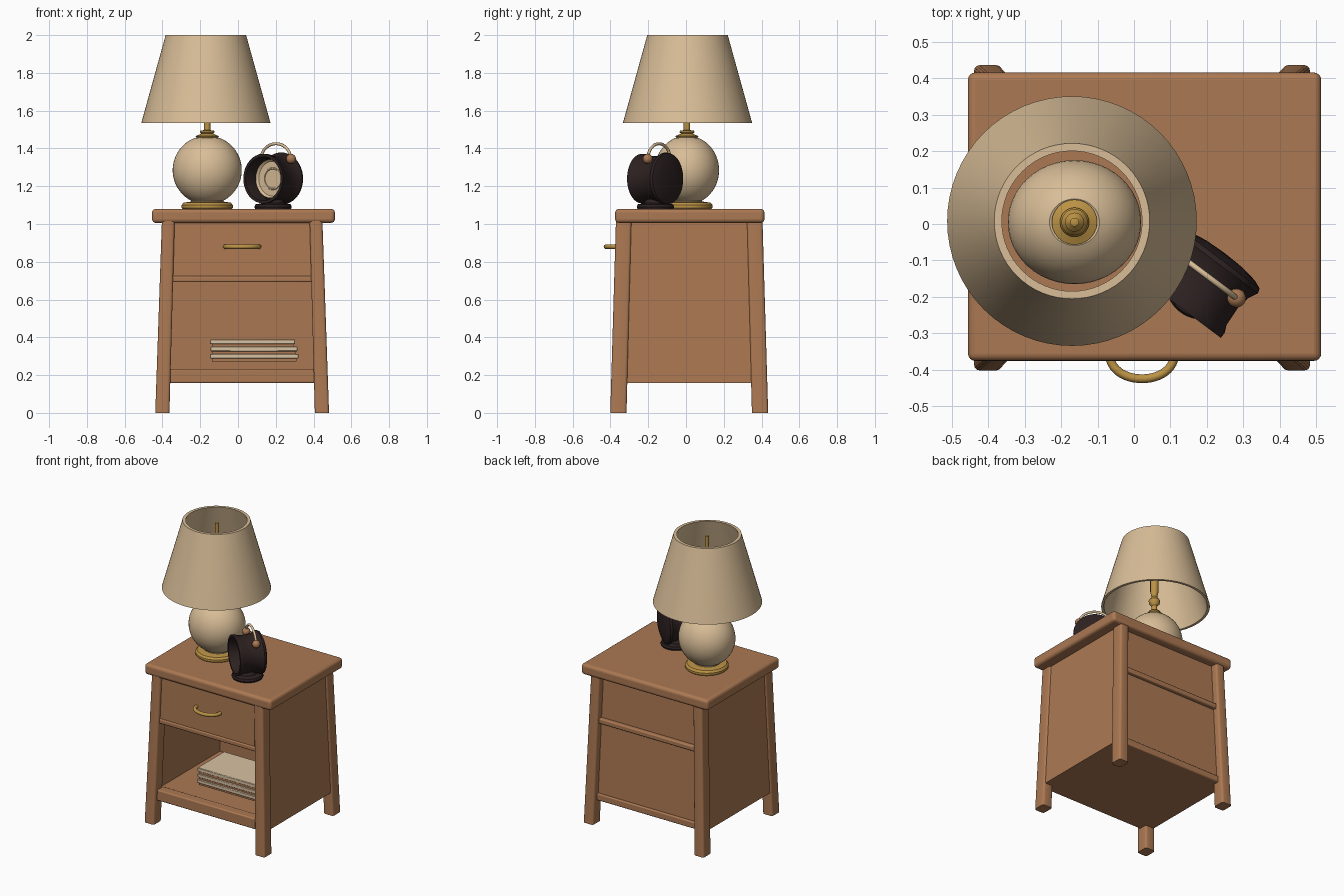
import bpy, bmesh, math
from mathutils import Matrix, Vector

cube = bpy.data.objects.get("Cube")
if cube:
    bpy.data.objects.remove(cube)


def material(name, rgb):
    m = bpy.data.materials.new(name)
    m.use_nodes = True
    m.diffuse_color = (*rgb, 1)
    m.node_tree.nodes["Principled BSDF"].inputs["Base Color"].default_value = (*rgb, 1)
    return m


WOOD = material("warm wood", (0.41, 0.19, 0.086))
CREAM = material("cream", (0.69, 0.51, 0.31))
BRASS = material("brass", (0.50, 0.29, 0.06))
DARK = material("dark brown", (0.026, 0.015, 0.015))
PAPER = material("paper", (0.69, 0.54, 0.36))
CX, CY = 0.022, 0.017      # centre of the cabinet


def finish(name, bm, mat, bevel=0, segments=1):
    bmesh.ops.recalc_face_normals(bm, faces=bm.faces)
    mesh = bpy.data.meshes.new(name)
    bm.to_mesh(mesh)
    bm.free()
    ob = bpy.data.objects.new(name, mesh)
    bpy.context.collection.objects.link(ob)
    mesh.materials.append(mat)
    if bevel:
        mod = ob.modifiers.new("soft edges", "BEVEL")
        mod.width, mod.segments = bevel, segments
    bpy.ops.object.select_all(action="DESELECT")
    ob.select_set(True)
    bpy.context.view_layer.objects.active = ob
    bpy.ops.object.shade_smooth_by_angle(angle=math.radians(35))


def block(name, low, high, mat, bevel=0, segments=1, round_sides=0):
    """Box tapering between two rectangles (x0, x1, y0, y1, z)."""
    bm = bmesh.new()
    for x0, x1, y0, y1, z in (low, high):
        for x, y in ((x0, y0), (x1, y0), (x1, y1), (x0, y1)):
            bm.verts.new((x, y, z))
    bmesh.ops.convex_hull(bm, input=bm.verts)
    bmesh.ops.dissolve_limit(bm, angle_limit=0.01, verts=bm.verts, edges=bm.edges)
    if round_sides:
        upright = [e for e in bm.edges if abs(e.verts[0].co.z - e.verts[1].co.z) > 0.1]
        bmesh.ops.bevel(bm, geom=upright, offset=round_sides, segments=3,
                        profile=0.5, affect="EDGES")
    finish(name, bm, mat, bevel, segments)


def box(name, x0, x1, y0, y1, z0, z1, mat, bevel=0, segments=1):
    block(name, (x0, x1, y0, y1, z0), (x0, x1, y0, y1, z1), mat, bevel, segments)


def lathe(name, profile, matrix, mat, steps=48):
    bm = bmesh.new()
    verts = [bm.verts.new((r, 0, z)) for r, z in profile]
    edges = [bm.edges.new(pair) for pair in zip(verts, verts[1:])]
    bmesh.ops.spin(bm, geom=verts + edges, cent=(0, 0, 0), axis=(0, 0, 1),
                   angle=math.tau, steps=steps, use_duplicate=False)
    bmesh.ops.remove_doubles(bm, verts=bm.verts, dist=0.0001)
    bmesh.ops.transform(bm, matrix=matrix, verts=bm.verts)
    finish(name, bm, mat)


def tube(name, points, radius, mat):
    cu = bpy.data.curves.new(name, "CURVE")
    cu.dimensions = "3D"
    cu.bevel_depth, cu.bevel_resolution, cu.use_fill_caps = radius, 3, True
    sp = cu.splines.new("POLY")
    sp.points.add(len(points) - 1)
    for p, co in zip(sp.points, points):
        p.co = (*co, 1)
    sp.use_smooth = True
    cu.materials.append(mat)
    ob = bpy.data.objects.new(name, cu)
    bpy.context.collection.objects.link(ob)


def side(a, b, s, c):
    return sorted((c + s * a, c + s * b))


# Cabinet: rounded top, splayed legs, leaning side panels
box("table_top", -0.455, 0.513, -0.375, 0.415, 1.006, 1.08, WOOD, 0.02, 4)
for sx, xn in ((-1, "right"), (1, "left")):
    for sy, yn in ((-1, "front"), (1, "back")):
        block(f"{yn}_{xn}_leg",
              (*side(0.385, 0.46, sx, CX), *side(0.332, 0.418, sy, CY), 0),
              (*side(0.357, 0.425, sx, CX), *side(0.305, 0.388, sy, CY), 1.015),
              WOOD, round_sides=0.014)
    block(f"{xn}_side_panel",
          (*side(0.395, 0.444, sx, CX), CY - 0.35, CY + 0.35, 0.158),
          (*side(0.365, 0.415, sx, CX), CY - 0.32, CY + 0.32, 1.015), WOOD)

# Shelf floor, drawer, back panel and rails
box("shelf_floor", CX - 0.42, CX + 0.42, CY - 0.34, CY + 0.34, 0.158, 0.228, WOOD)
block("drawer_box", (CX - 0.375, CX + 0.375, CY - 0.376, CY + 0.31, 0.722),
      (CX - 0.375, CX + 0.375, CY - 0.368, CY + 0.31, 1.015), WOOD)
block("back_panel", (CX - 0.41, CX + 0.41, CY + 0.315, CY + 0.368, 0.162),
      (CX - 0.38, CX + 0.38, CY + 0.295, CY + 0.342, 1.01), WOOD)
for name, a, b, z0, z1, s in (("front_middle_rail", 0.30, 0.384, 0.692, 0.724, -1),
                              ("back_middle_rail", 0.30, 0.378, 0.69, 0.725, 1),
                              ("front_bottom_rail", 0.32, 0.388, 0.158, 0.232, -1),
                              ("back_bottom_rail", 0.32, 0.380, 0.158, 0.205, 1)):
    box(name, CX - 0.385, CX + 0.385, *side(a, b, s, CY), z0, z1, WOOD, 0.008, 3)

# Bow handle on the drawer
arc = [math.pi * i / 24 for i in range(25)]
tube("drawer_handle", [(CX + 0.09 * math.cos(a), -0.345 - 0.079 * math.sin(a) ** 0.8, 0.88)
                       for a in arc], 0.012, BRASS)

# Stack of books
for i, (x0, x1) in enumerate(((-0.148, 0.32), (-0.145, 0.315), (-0.148, 0.303))):
    z = 0.288 + i * 0.038
    box(f"book_{i + 1}", x0, x1, -0.24 + i * 0.004, 0.06, z, z + 0.025, PAPER, 0.003)
    box(f"book_cover_{i + 1}", x0 + 0.01, x1 - 0.01, -0.23, 0.05, z - 0.015, z + 0.001, WOOD)

# Lamp: slightly oval body on a brass foot
LAMP = Matrix.Translation((-0.163, 0.005, 0))
lathe("lamp_foot", [(0, 1.078), (0.128, 1.078), (0.136, 1.086), (0.136, 1.10), (0.125, 1.113),
                    (0.09, 1.118), (0, 1.118)], LAMP, BRASS)
ball = [(0, 1.112), (0.085, 1.112)]
for i in range(21):
    a = math.radians(-62 + i * 6.5)
    ball.append((0.183 * math.cos(a), 1.285 + 0.183 * math.sin(a)))
ball += [(0.062, 1.452), (0.054, 1.464), (0, 1.464)]
lathe("lamp_body", ball, LAMP @ Matrix.Diagonal((1, 0.93, 1, 1)), CREAM)
lathe("lamp_collar", [(0, 1.45), (0.055, 1.455), (0.062, 1.465), (0.045, 1.472), (0.032, 1.478),
                      (0.04, 1.487), (0.036, 1.494), (0.017, 1.497), (0.017, 1.535),
                      (0.034, 1.555), (0.036, 1.575), (0.018, 1.60), (0.026, 1.64),
                      (0.026, 1.72), (0.012, 1.735), (0.012, 1.985), (0, 1.99)], LAMP, BRASS, 24)
lathe("lamp_shade", [(0.342, 1.535), (0.213, 2.0), (0.192, 2.0), (0.325, 1.535), (0.342, 1.535)],
      Matrix.Translation((-0.170, 0.008, 0)), CREAM, 64)

# Alarm clock: drum turned toward the front right of the cabinet, domed back
up, normal = Vector((0, 0, 1)), Vector((-0.6, -0.8, 0))
across = up.cross(normal)
CLOCK = Matrix((across, up, normal)).transposed().to_4x4()
CLOCK.translation = (0.192, -0.155, 1.24)
lathe("clock_drum", [(0, -0.094), (0.06, -0.092), (0.11, -0.084), (0.135, -0.074), (0.139, -0.06),
                     (0.126, -0.035), (0.119, 0.0), (0.122, 0.06), (0.131, 0.08), (0.131, 0.098),
                     (0.116, 0.098), (0.108, 0.07), (0.102, 0.008), (0, 0.008)], CLOCK, DARK)
lathe("clock_face", [(0, 0.014), (0.05, 0.014), (0.052, 0.018), (0.058, 0.018), (0.06, 0.014),
                     (0.092, 0.014), (0.103, 0.026), (0.103, 0.006), (0, 0.006)], CLOCK, CREAM)
lathe("clock_foot", [(0, 1.078), (0.095, 1.078), (0.099, 1.09), (0.094, 1.104), (0.06, 1.11),
                     (0.045, 1.14), (0, 1.14)], Matrix.Translation((0.186, -0.162, 0)), DARK)
tube("clock_handle", [CLOCK @ Vector((0.098 * math.cos(a), 0.105 + 0.08 * math.sin(a), -0.015))
                      for a in arc], 0.008, CREAM)
knob = [(0.026 * math.sin(math.pi * i / 10), -0.026 * math.cos(math.pi * i / 10)) for i in range(11)]
for s, n in ((-1, "right"), (1, "left")):
    spot = CLOCK @ Vector((s * 0.1, 0.105, -0.015))
    lathe(f"clock_{n}_knob", knob, Matrix.Translation(spot), WOOD, 20)
